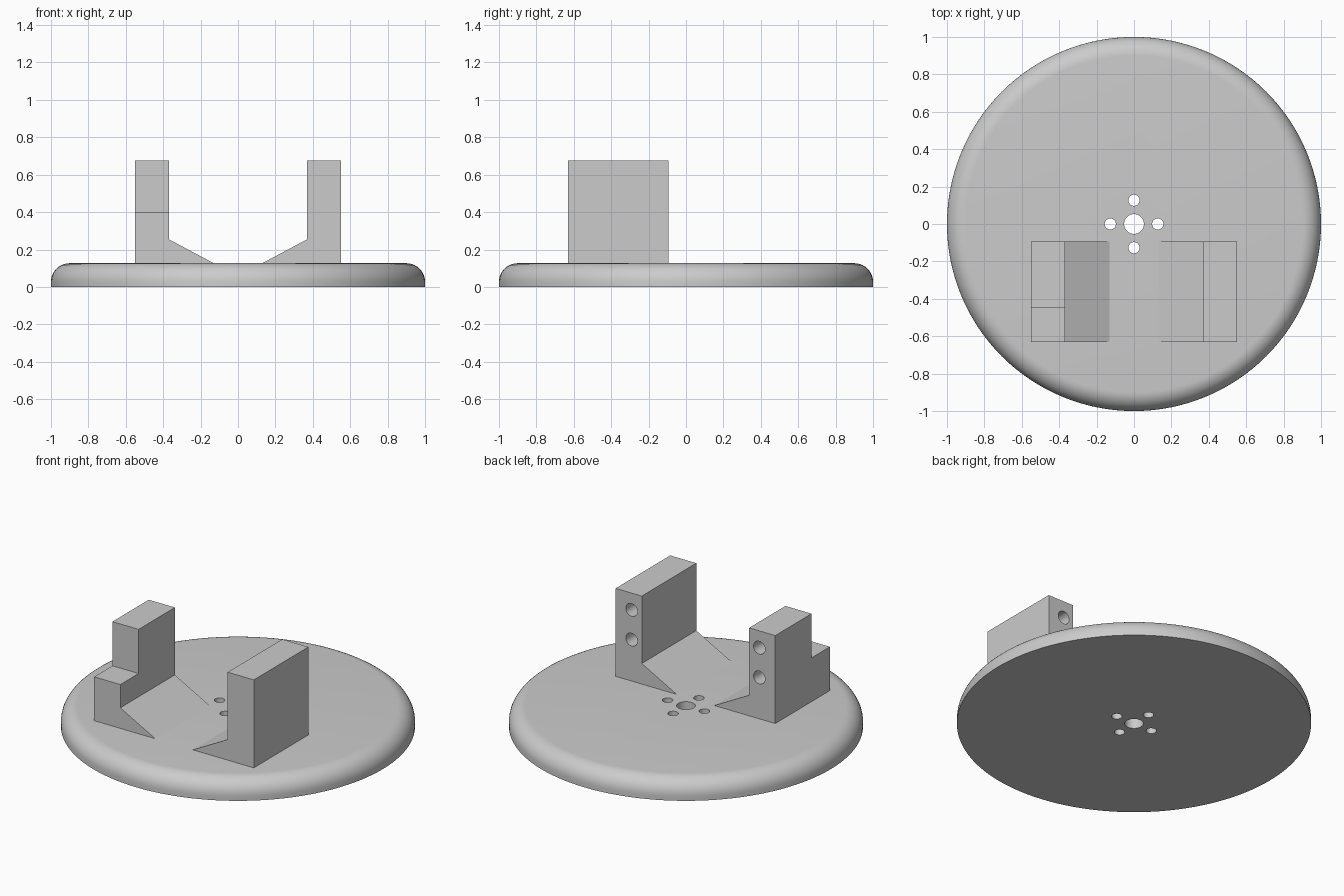
import bpy, bmesh, math
from mathutils import Matrix

cube = bpy.data.objects.get("Cube")
if cube:
    bpy.data.objects.remove(cube, do_unlink=True)

grey = bpy.data.materials.new("plain_grey")
grey.use_nodes = True
colour = (0.6, 0.6, 0.6, 1)
grey.diffuse_color = colour
grey.node_tree.nodes["Principled BSDF"].inputs["Base Color"].default_value = colour

TOP = 0.127      # disc thickness
ROUND = 0.1      # rounded rim radius
BACK, FRONT, STEP = -0.093, -0.63, -0.45


def make_object(name, bm):
    bmesh.ops.recalc_face_normals(bm, faces=bm.faces)
    mesh = bpy.data.meshes.new(name)
    bm.to_mesh(mesh)
    bm.free()
    mesh.materials.append(grey)
    obj = bpy.data.objects.new(name, mesh)
    bpy.context.collection.objects.link(obj)
    return obj


def cylinder(bm, radius, depth, matrix):
    bmesh.ops.create_cone(bm, cap_ends=True, segments=32, radius1=radius,
                          radius2=radius, depth=depth, matrix=matrix)


def cut(obj, bm):
    """Subtract the shapes in bm from obj, then drop the cutter."""
    cutter = make_object(obj.name + "_cutter", bm)
    cutter.hide_render = True
    mod = obj.modifiers.new("cut", 'BOOLEAN')
    mod.operation = 'DIFFERENCE'
    mod.solver = 'EXACT'
    mod.object = cutter
    bpy.context.view_layer.objects.active = obj
    bpy.ops.object.modifier_apply(modifier=mod.name)
    bpy.data.objects.remove(cutter, do_unlink=True)


def smooth(obj):
    bpy.ops.object.select_all(action='DESELECT')
    obj.select_set(True)
    bpy.context.view_layer.objects.active = obj
    bpy.ops.object.shade_smooth_by_angle(angle=math.radians(30))


# Round base: stacked rings following the rounded rim, closed by flat caps
bm = bmesh.new()
SEGMENTS, ARC = 128, 10
profile = [(1, 0)]
for i in range(ARC + 1):
    a = math.pi / 2 * i / ARC
    profile.append((1 - ROUND + ROUND * math.cos(a), TOP - ROUND + ROUND * math.sin(a)))
rings = []
for r, z in profile:
    rings.append([bm.verts.new((r * math.cos(t), r * math.sin(t), z))
                  for t in (math.tau * k / SEGMENTS for k in range(SEGMENTS))])
for low, high in zip(rings, rings[1:]):
    for k in range(SEGMENTS):
        n = (k + 1) % SEGMENTS
        bm.faces.new((low[k], low[n], high[n], high[k]))
bm.faces.new(rings[0])
bm.faces.new(rings[-1])
base = make_object("base_disc", bm)

# Centre hole and four screw holes around it
bm = bmesh.new()
cylinder(bm, 0.053, 1, Matrix.Identity(4))
for k in range(4):
    a = k * math.pi / 2
    cylinder(bm, 0.03, 1, Matrix.Translation((0.127 * math.cos(a), 0.127 * math.sin(a), 0)))
cut(base, bm)
smooth(base)

# Pair of upright brackets with sloping feet and blind holes in the back
for name, side in (("left_bracket", 1), ("right_bracket", -1)):
    bm = bmesh.new()
    outline = [(0.55, TOP), (0.55, 0.675), (0.37, 0.675), (0.37, 0.255), (0.13, TOP)]
    face = bm.faces.new([bm.verts.new((side * x, BACK, z)) for x, z in outline])
    new = bmesh.ops.extrude_face_region(bm, geom=[face])["geom"]
    bmesh.ops.translate(bm, vec=(0, FRONT - BACK, 0),
                        verts=[v for v in new if isinstance(v, bmesh.types.BMVert)])
    bracket = make_object(name, bm)

    bm = bmesh.new()
    for z in (0.57, 0.385):
        cylinder(bm, 0.04, 0.4, Matrix.Translation((side * 0.44, BACK, z))
                 @ Matrix.Rotation(math.pi / 2, 4, 'X'))
    cut(bracket, bm)

    # Front step on one bracket only
    if side < 0:
        bm = bmesh.new()
        bmesh.ops.create_cube(bm, size=1, matrix=Matrix.Translation((-0.45, STEP - 0.5, 0.9))
                              @ Matrix.Diagonal((0.4, 1, 1, 1)))
        cut(bracket, bm)
    smooth(bracket)
